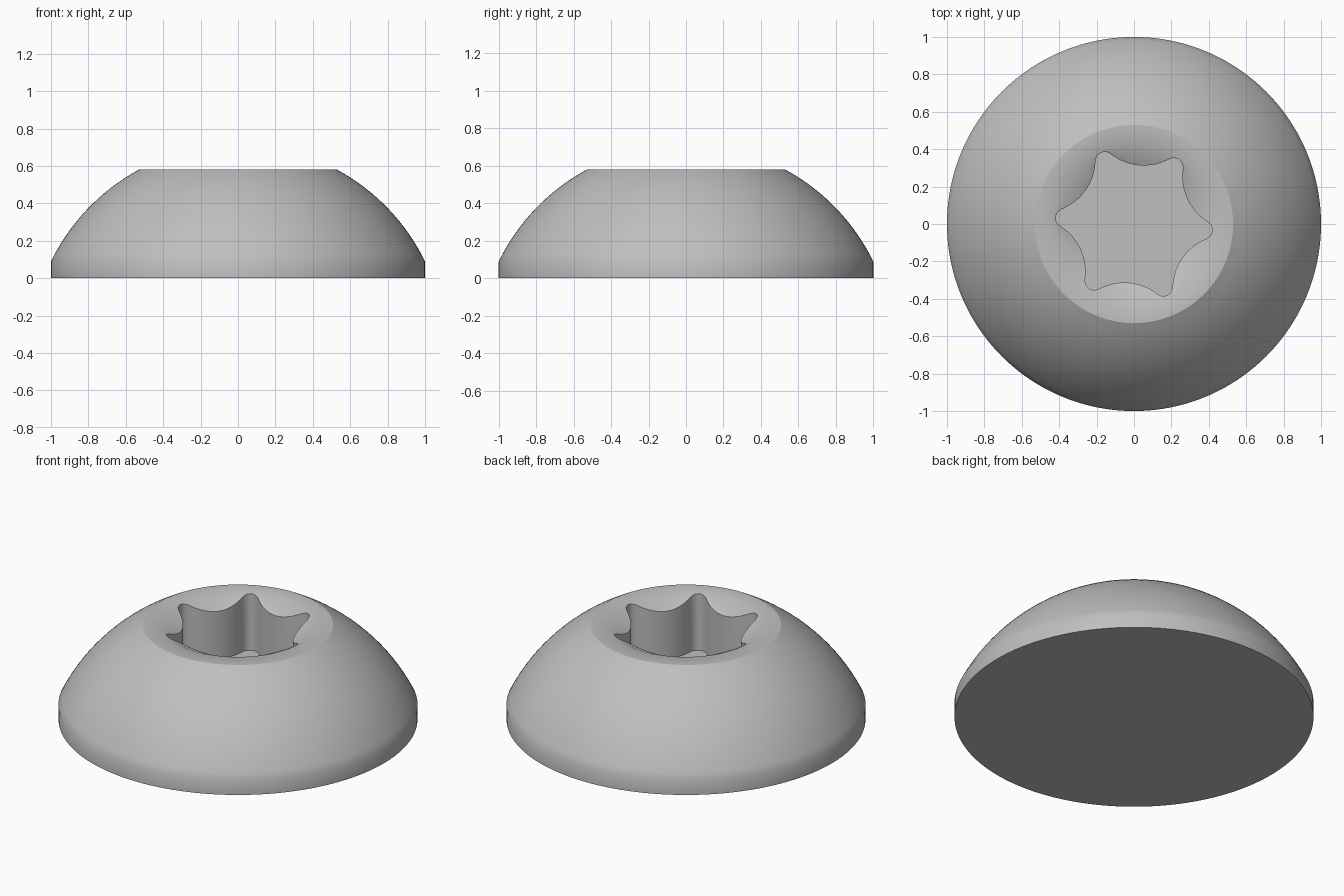
import bpy, bmesh, math
from mathutils import Vector

cube = bpy.data.objects.get("Cube")
if cube:
    bpy.data.objects.remove(cube, do_unlink=True)

SEGMENTS = 180
TWIST = math.radians(-5)
BASE_R, BASE_Z = 1.0, 0.09
RIM_R, TOP_Z = 0.53, 0.58
TIP_R, VALLEY_R, FLOOR_Z = 0.42, 0.315, 0.23
LOBE = 0.05      # radius of the rounded lobe tips
SCALLOP = 0.286  # radius of the hollows between lobes

steel = bpy.data.materials.new("grey steel")
steel.use_nodes = True
grey = (0.52, 0.52, 0.52, 1)
steel.diffuse_color = grey
steel.node_tree.nodes["Principled BSDF"].inputs["Base Color"].default_value = grey


def star_radius(angle):
    """Six-lobed outline: convex tip arcs tangent to concave scallops."""
    step = math.pi / 3
    a = abs((angle + step / 2) % step - step / 2)
    tip = Vector((TIP_R - LOBE, 0))
    hollow = Vector((math.cos(step / 2), math.sin(step / 2))) * (VALLEY_R + SCALLOP)
    touch = tip.lerp(hollow, LOBE / (LOBE + SCALLOP))
    ray = Vector((math.cos(a), math.sin(a)))
    on_tip = a < math.atan2(touch.y, touch.x)
    centre, radius, side = (tip, LOBE, 1) if on_tip else (hollow, SCALLOP, -1)
    along = ray.dot(centre)
    return along + side * math.sqrt(max(0, along ** 2 - centre.length_squared + radius ** 2))


angles = [math.tau * i / SEGMENTS for i in range(SEGMENTS)]
star = [star_radius(a) for a in angles]
bm = bmesh.new()


def ring(radii, heights):
    return [bm.verts.new((r * math.cos(a + TWIST), r * math.sin(a + TWIST), z))
            for a, r, z in zip(angles, radii, heights)]


def circle(r, z):
    return ring([r] * SEGMENTS, [z] * SEGMENTS)


# Straight base band
rings = [circle(BASE_R, 0), circle(BASE_R, BASE_Z)]

# Spherical dome up to the flat rim
centre_z = ((RIM_R ** 2 + TOP_Z ** 2) - (BASE_R ** 2 + BASE_Z ** 2)) / (2 * (TOP_Z - BASE_Z))
sphere_r = math.hypot(BASE_R, BASE_Z - centre_z)
low = math.atan2(BASE_Z - centre_z, BASE_R)
high = math.atan2(TOP_Z - centre_z, RIM_R)
STEPS = 16
for i in range(1, STEPS + 1):
    t = low + (high - low) * i / STEPS
    rings.append(circle(sphere_r * math.cos(t), centre_z + sphere_r * math.sin(t)))

# Flat rim, countersunk cone, then the six-lobed socket wall
rings.append(circle(TIP_R + 0.004, TOP_Z))
rings.append(ring(star, [TOP_Z - (TIP_R + 0.004 - r) * 0.5 for r in star]))
rings.append(ring(star, [FLOOR_Z] * SEGMENTS))

for lower, upper in zip(rings, rings[1:]):
    for i in range(SEGMENTS):
        j = (i + 1) % SEGMENTS
        bm.faces.new((lower[i], lower[j], upper[j], upper[i]))

# Underside and socket floor
bm.faces.new(rings[0][::-1])
bm.faces.new(rings[-1])

mesh = bpy.data.meshes.new("screw_head")
bm.to_mesh(mesh)
bm.free()
mesh.materials.append(steel)
head = bpy.data.objects.new("screw_head", mesh)
bpy.context.collection.objects.link(head)

bpy.ops.object.select_all(action='DESELECT')
head.select_set(True)
bpy.context.view_layer.objects.active = head
bpy.ops.object.shade_smooth_by_angle(angle=math.radians(28))
